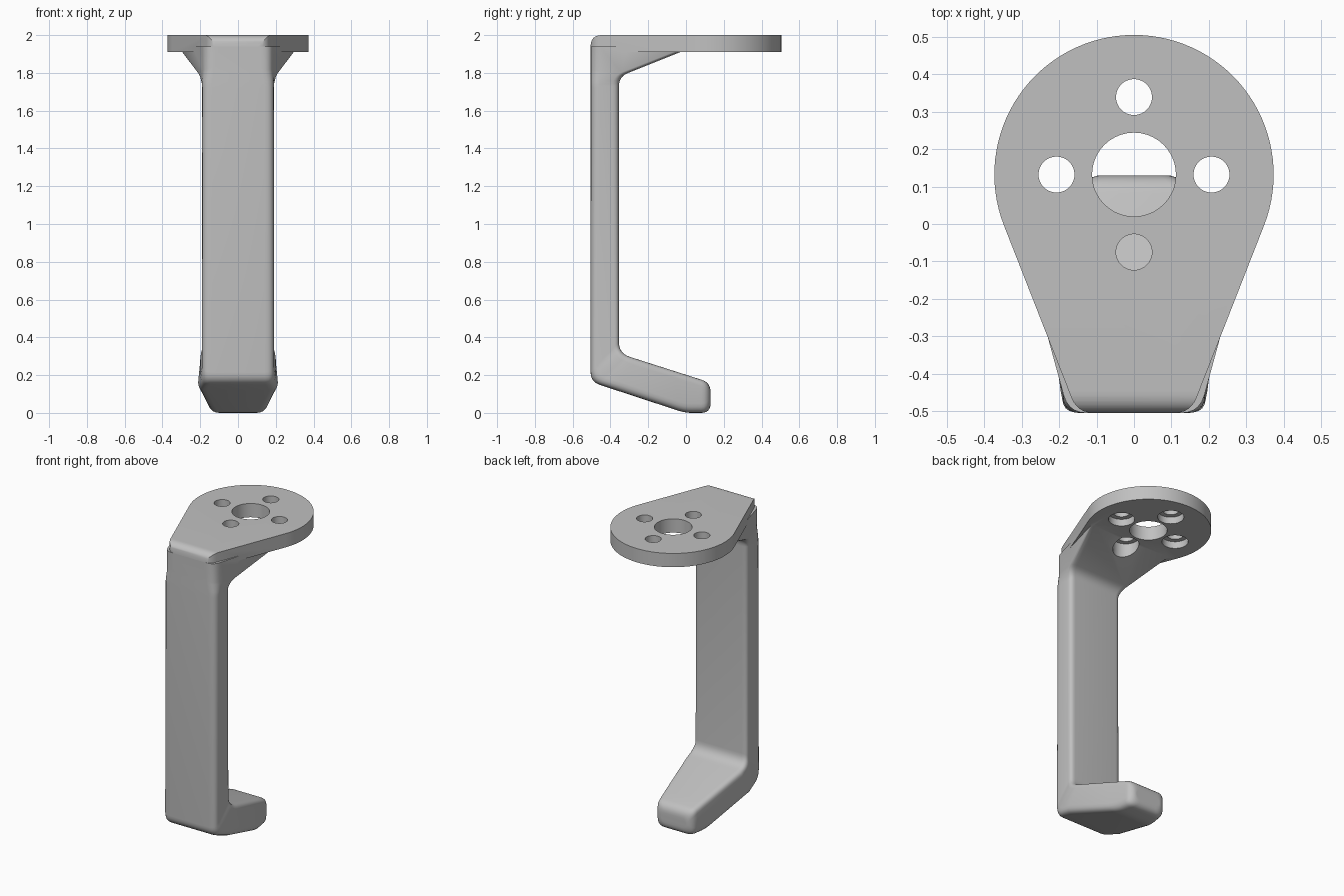
import bpy, bmesh, math
from mathutils import Vector

cube = bpy.data.objects.get("Cube")
if cube:
    bpy.data.objects.remove(cube)

grey = bpy.data.materials.new("plain grey")
grey.use_nodes = True
colour = (0.53, 0.53, 0.53, 1)
grey.diffuse_color = colour
grey.node_tree.nodes["Principled BSDF"].inputs["Base Color"].default_value = colour


def make_object(name, bm):
    bmesh.ops.recalc_face_normals(bm, faces=bm.faces)
    mesh = bpy.data.meshes.new(name)
    bm.to_mesh(mesh)
    bm.free()
    mesh.materials.append(grey)
    obj = bpy.data.objects.new(name, mesh)
    bpy.context.collection.objects.link(obj)
    return obj


def prism(name, points, direction):
    """Extrude a closed outline along a direction."""
    bm = bmesh.new()
    face = bm.faces.new([bm.verts.new(p) for p in points])
    ext = bmesh.ops.extrude_face_region(bm, geom=[face])
    verts = [g for g in ext["geom"] if isinstance(g, bmesh.types.BMVert)]
    bmesh.ops.translate(bm, verts=verts, vec=direction)
    return make_object(name, bm)


def combine(target, tool, operation):
    """Apply a boolean and remove the tool."""
    mod = target.modifiers.new("boolean", "BOOLEAN")
    mod.operation, mod.object, mod.solver = operation, tool, "EXACT"
    bpy.context.view_layer.objects.active = target
    bpy.ops.object.modifier_apply(modifier=mod.name)
    bpy.data.objects.remove(tool)


def rounded(before, corner, after, setback, steps):
    """Points of a rounded corner between two straight runs."""
    before, corner, after = Vector(before), Vector(corner), Vector(after)
    a = corner + (before - corner).normalized() * setback
    b = corner + (after - corner).normalized() * setback
    ts = [i / steps for i in range(steps + 1)]
    return [a * (1 - t) ** 2 + corner * 2 * t * (1 - t) + b * t * t for t in ts]


def chain(knots):
    """Polyline of (y, z, setback) knots with rounded corners."""
    pts = [Vector(k[:2]) for k in knots]
    out = [pts[0]]
    for i in range(1, len(pts) - 1):
        if knots[i][2]:
            out += rounded(pts[i - 1], pts[i], pts[i + 1], knots[i][2], 6)
        else:
            out.append(pts[i])
    return out + [pts[-1]]


def clamp(t):
    return max(0.0, min(1.0, t))


def half_width(y, z):
    """Half width of the arm: straight stem, flared gusset, tapered foot."""
    stem = 0.19
    if z > 1:
        gusset = 0.175 + 0.15 * (y + 0.505) / 0.55
        return stem + (gusset - stem) * clamp((z - 1.74) / 0.08)
    if y < -0.37:
        foot = 0.19 + 0.025 * (y + 0.505) / 0.135
    else:
        foot = 0.215 - 0.085 * (y + 0.37) / 0.5
    tip = clamp((y - 0.09) / 0.04)
    foot -= 0.04 * (1 - math.sqrt(1 - tip * tip))
    return stem + (foot - stem) * clamp((0.36 - z) / 0.08)


# Arm: rounded rectangular sections lofted between an outer and an inner path
outer = chain([(-0.505, 1.94, 0), (-0.505, 1.77, 0.05), (-0.505, 0.165, 0.05),
               (-0.37, 0.12, 0), (-0.005, 0, 0.04), (0.13, 0, 0.05), (0.13, 0.07, 0)])
inner = chain([(0.045, 1.94, 0), (-0.355, 1.78, 0.05), (-0.355, 0.315, 0.06),
               (-0.28, 0.291, 0), (-0.02, 0.208, 0.04), (0.13, 0.16, 0.05), (0.13, 0.09, 0)])
bm = bmesh.new()
rings = []
for o, i in zip(outer, inner):
    wo, wi = half_width(*o), half_width(*i)
    corners = [Vector((-wo, *o)), Vector((wo, *o)), Vector((wi, *i)), Vector((-wi, *i))]
    limit = (o - i).length * 0.45
    ring = []
    for k in range(4):
        setback = min(0.05 if k < 2 else 0.035, limit)
        ring += rounded(corners[k - 1], corners[k], corners[(k + 1) % 4], setback, 5)
    rings.append([bm.verts.new(p) for p in ring])
for a, b in zip(rings, rings[1:]):
    for k in range(len(a)):
        n = (k + 1) % len(a)
        bm.faces.new((a[k], a[n], b[n], b[k]))
bm.faces.new(rings[0])
bm.faces.new(rings[-1])
arm = make_object("arm", bm)

# Mounting plate: round end with straight tapered sides
CY, R = 0.132, 0.373
tangent = math.radians(-21.3)
steps = 64
outline = []
for k in range(steps + 1):
    a = tangent + (math.pi - 2 * tangent) * k / steps
    outline.append(Vector((R * math.cos(a), CY + R * math.sin(a), 1.91)))
left, right = Vector((-0.151, -0.505, 1.91)), Vector((0.151, -0.505, 1.91))
outline += rounded(outline[-1], left, right, 0.045, 6)
outline += rounded(left, right, outline[0], 0.045, 6)
bracket = prism("bracket", outline, (0, 0, 0.09))

# Rounded front top edge of the plate
top_edge = rounded((-1, -0.505, 1), (-1, -0.505, 2), (-1, 1, 2), 0.06, 8)
side = [Vector((-1, -0.505, 1)), *top_edge, Vector((-1, 1, 2)), Vector((-1, 1, 1))]
combine(bracket, prism("edge_shape", side, (2, 0, 0)), "INTERSECT")
combine(bracket, arm, "UNION")


def drill(x, y, radius, low, high):
    ring = [(x + radius * math.cos(math.tau * k / 40),
             y + radius * math.sin(math.tau * k / 40), low) for k in range(40)]
    combine(bracket, prism("drill", ring, (0, 0, high - low)), "DIFFERENCE")


# Centre hole and four counterbored screw holes
drill(0, CY, 0.112, 1.8, 2.1)
for k in range(4):
    x = 0.207 * math.cos(k * math.pi / 2)
    y = CY + 0.207 * math.sin(k * math.pi / 2)
    drill(x, y, 0.048, 1.7, 2.1)
    drill(x, y, 0.078, 1.7, 1.955)

bpy.ops.object.select_all(action="DESELECT")
bracket.select_set(True)
bpy.context.view_layer.objects.active = bracket
bpy.ops.object.shade_smooth_by_angle(angle=math.radians(30))
